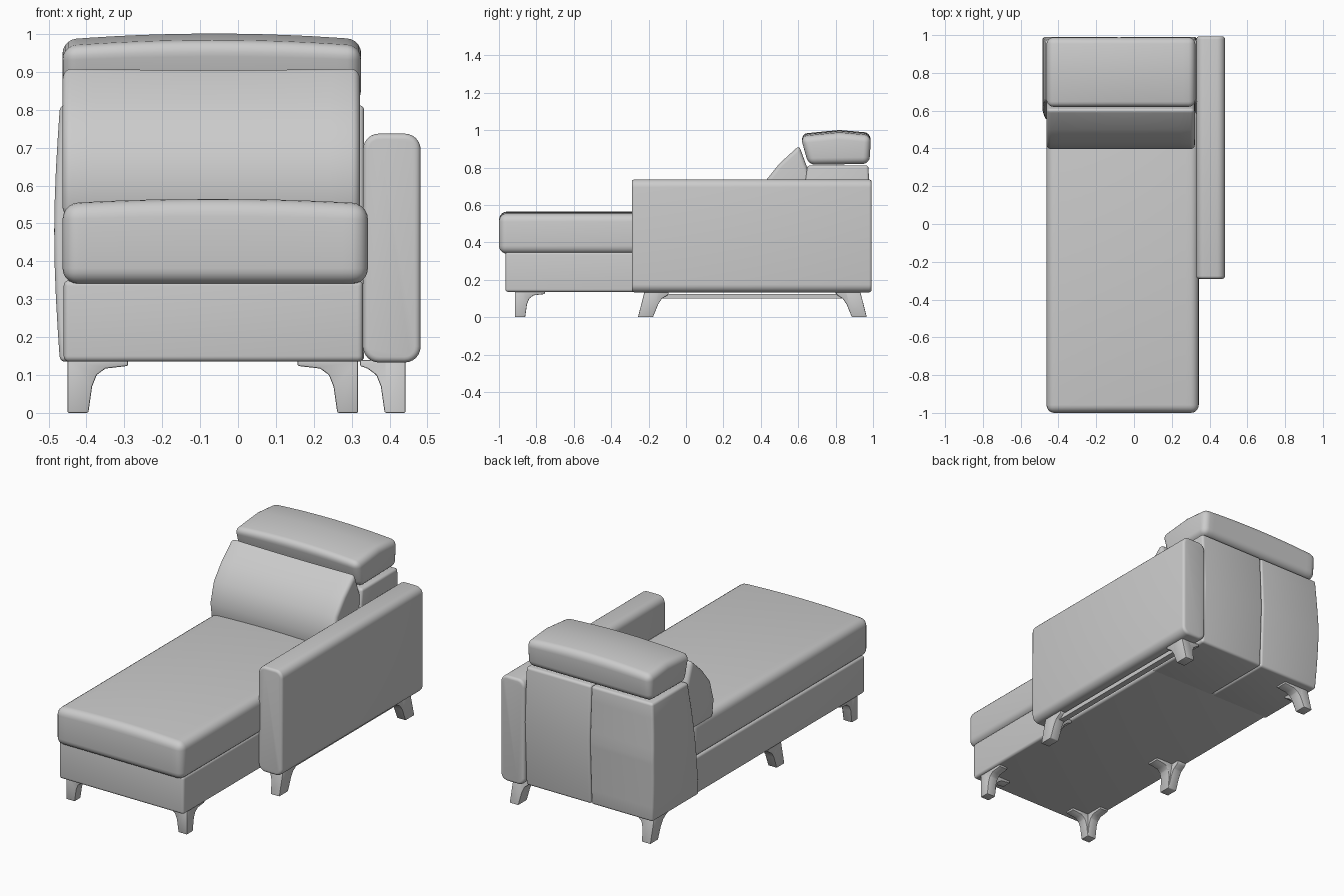
import bpy, bmesh, math
from mathutils import Vector

if "Cube" in bpy.data.objects:
    bpy.data.objects.remove(bpy.data.objects["Cube"])


def prism(bm, profile, a, b, axis):
    """Extrude a (y,z) profile along x, or an (x,z) profile along y."""
    def put(p, t):
        return (t, p[0], p[1]) if axis == 'x' else (p[0], t, p[1])
    lo = [bm.verts.new(put(p, a)) for p in profile]
    hi = [bm.verts.new(put(p, b)) for p in profile]
    n = len(profile)
    bm.faces.new(lo)
    bm.faces.new(hi[::-1])
    for i in range(n):
        j = (i + 1) % n
        bm.faces.new((lo[j], lo[i], hi[i], hi[j]))


def finish(name, bm, bevel=0.0, seg=5, cuts=(0, 0, 0), deform=None):
    """Round the sharp edges, slice for bending, bend, and make the object."""
    bmesh.ops.recalc_face_normals(bm, faces=bm.faces)
    if bevel:
        sharp = [e for e in bm.edges if e.calc_face_angle(0) > math.radians(30)]
        bmesh.ops.bevel(bm, geom=sharp, offset=bevel, segments=seg, profile=0.5,
                        affect='EDGES', clamp_overlap=True)
    for ax, n in enumerate(cuts):
        vals = [v.co[ax] for v in bm.verts]
        lo, hi = min(vals), max(vals)
        no = Vector((0, 0, 0))
        no[ax] = 1
        for i in range(1, n):
            co = no * (lo + (hi - lo) * i / n)
            bmesh.ops.bisect_plane(bm, geom=bm.verts[:] + bm.edges[:] + bm.faces[:],
                                   plane_co=co, plane_no=no, dist=1e-5)
    if deform:
        for v in bm.verts:
            v.co = deform(v.co.copy())
    me = bpy.data.meshes.new(name)
    bm.to_mesh(me)
    bm.free()
    ob = bpy.data.objects.new(name, me)
    bpy.context.collection.objects.link(ob)
    bpy.ops.object.select_all(action='DESELECT')
    ob.select_set(True)
    bpy.context.view_layer.objects.active = ob
    bpy.ops.object.shade_smooth_by_angle(angle=math.radians(35))
    return ob


def part(name, profile, a, b, axis='x', **kw):
    bm = bmesh.new()
    prism(bm, profile, a, b, axis)
    return finish(name, bm, **kw)


def rect(u0, u1, v0, v1):
    return [(u0, v0), (u1, v0), (u1, v1), (u0, v1)]


def round_rect(u0, u1, v0, v1, r, n=6):
    pts = []
    for k, (cu, cv) in enumerate([(u1 - r, v1 - r), (u0 + r, v1 - r),
                                  (u0 + r, v0 + r), (u1 - r, v0 + r)]):
        for i in range(n + 1):
            t = math.pi / 2 * (k + i / n)
            pts.append((cu + r * math.cos(t), cv + r * math.sin(t)))
    return pts


def crown(amount, z0, z1, cx=-0.065, half=0.395):
    """Raise the top in the middle of the width."""
    def f(co):
        u = min(1, abs(co.x - cx) / half)
        w = min(1, max(0, (co.z - z0) / (z1 - z0)))
        co.z += amount * (1 - u * u) * w
        return co
    return f


# Base box under the seat
part("base", rect(-0.965, 0.58, 0.135, 0.35), -0.46, 0.33, bevel=0.015)

# Long seat cushion
part("seat_cushion", rect(-1.0, 0.6, 0.34, 0.553), -0.463, 0.343,
     bevel=0.042, cuts=(12, 0, 0), deform=crown(0.012, 0.45, 0.553))


# Back frame in two upholstered halves that meet at the centre seam
def bulge(co):
    if co.x < -0.3:
        w = (co.x + 0.3) / 0.17
        co.x += 0.015 * w * math.sin(math.pi * min(1, max(0, (co.z - 0.135) / 0.675)))
    return co


frame = [(0.55, 0.135), (0.975, 0.135), (0.99, 0.5), (0.975, 0.812), (0.65, 0.812)]
part("back_frame_left", frame, -0.47, -0.08, bevel=0.014, seg=4,
     cuts=(0, 0, 8), deform=bulge)
part("back_frame_right", frame, -0.08, 0.333, bevel=0.014, seg=4)

# Leaning back cushion
part("back_cushion",
     [(0.41, 0.52), (0.397, 0.62), (0.43, 0.735), (0.5, 0.822), (0.605, 0.918),
      (0.67, 0.74), (0.68, 0.52)],
     -0.463, 0.322, bevel=0.022, cuts=(10, 0, 0), deform=crown(-0.004, 0.85, 0.91))

# Headrest roll
part("headrest",
     [(0.612, 0.965), (0.655, 0.815), (0.98, 0.82), (0.99, 0.97), (0.82, 0.985)],
     -0.463, 0.325, bevel=0.036, cuts=(12, 0, 0), deform=crown(0.016, 0.87, 0.97))

# Armrest on the right side
part("armrest", round_rect(0.33, 0.482, 0.133, 0.737, 0.042), -0.29, 0.993,
     axis='y', bevel=0.015, seg=4)

# Rail under the armrest
part("arm_rail", rect(0.385, 0.42, 0.1, 0.125), -0.17, 0.9, axis='y')


# Splayed legs with curved mounting wings
def wing(p, d, foot, length):
    pts = [(0, 0), (foot, 0), (foot + 0.01, 0.07), (foot + 0.022, 0.1),
           (foot + 0.045, 0.117), (length, 0.124), (length, 0.14), (0, 0.14)]
    return [(p + d * u, z) for u, z in pts]


def leg(name, x, y, dx, dy, fx=0.055, fy=0.055, lx=0.16, ly=0.16, splay=0.0):
    """x, y: outer corner of the foot; dx, dy: direction of the wings."""
    bm = bmesh.new()
    prism(bm, wing(x, dx, fx, lx), y, y + dy * fy, 'y')
    prism(bm, wing(y, dy, fy, ly), x, x + dx * fx, 'x')

    def lean(co):
        co.y += dy * splay * min(1, co.z / 0.13)
        return co
    finish(name, bm, bevel=0.004, seg=2, deform=lean)


leg("front_leg_left", -0.45, -0.915, 1, 1)
leg("front_leg_right", 0.317, -0.915, -1, 1)
leg("middle_leg_left", -0.45, -0.25, 1, 1, fy=0.07, ly=0.12, splay=0.03)
leg("rear_leg_left", -0.45, 0.965, 1, -1, fy=0.07, ly=0.13, splay=0.035)
leg("arm_leg_front", 0.442, -0.257, -1, 1, fy=0.08, lx=0.12, ly=0.13, splay=0.035)
leg("arm_leg_rear", 0.442, 0.967, -1, -1, fy=0.08, lx=0.12, ly=0.13, splay=0.035)
